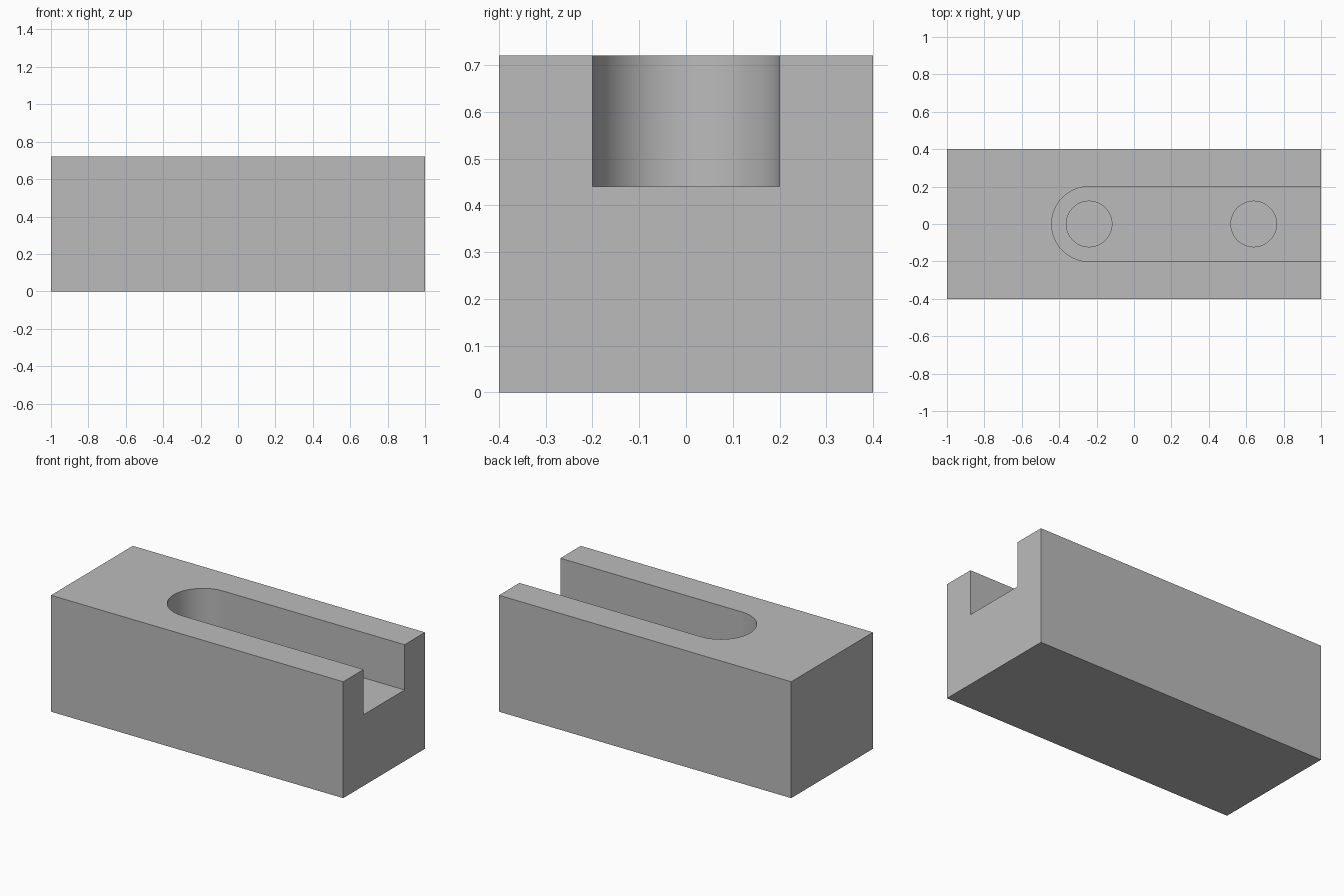
import bpy
import bmesh
from math import radians, pi, cos, sin

cube = bpy.data.objects.get("Cube")
if cube:
    bpy.data.objects.remove(cube, do_unlink=True)

LENGTH, WIDTH, HEIGHT = 2.0, 0.8, 0.72
SLOT_FLOOR, SLOT_RADIUS, SLOT_END = 0.44, 0.2, -0.24
HOLE_FLOOR, HOLE_RADIUS = 0.2, 0.122
HOLE_CENTRES = (-0.24, 0.64)


def arc(cx, radius, start, end, steps):
    return [(cx + radius * cos(start + (end - start) * i / steps),
             radius * sin(start + (end - start) * i / steps))
            for i in range(steps + 1)]


def prism(name, outline, bottom, top):
    """Extrude a counter-clockwise outline upwards."""
    bm = bmesh.new()
    face = bm.faces.new([bm.verts.new((x, y, bottom)) for x, y in outline])
    result = bmesh.ops.extrude_face_region(bm, geom=[face], use_keep_orig=True)
    for v in result["geom"]:
        if isinstance(v, bmesh.types.BMVert):
            v.co.z = top
    bmesh.ops.recalc_face_normals(bm, faces=bm.faces[:])
    mesh = bpy.data.meshes.new(name)
    bm.to_mesh(mesh)
    bm.free()
    obj = bpy.data.objects.new(name, mesh)
    bpy.context.collection.objects.link(obj)
    return obj


def cut(target, cutter):
    """Subtract the cutter, then discard it."""
    cutter.hide_render = True
    mod = target.modifiers.new("cut", "BOOLEAN")
    mod.operation = "DIFFERENCE"
    mod.solver = "EXACT"
    mod.object = cutter
    bpy.context.view_layer.objects.active = target
    bpy.ops.object.modifier_apply(modifier=mod.name)
    bpy.data.objects.remove(cutter, do_unlink=True)


# Rectangular block
x, y = LENGTH / 2, WIDTH / 2
block = prism("slotted_block", [(-x, -y), (x, -y), (x, y), (-x, y)], 0, HEIGHT)

# Round-ended slot, open at the left end
slot = arc(SLOT_END, SLOT_RADIUS, pi / 2, 3 * pi / 2, 48)
slot += [(x + 0.1, -SLOT_RADIUS), (x + 0.1, SLOT_RADIUS)]
cut(block, prism("slot_cutter", slot, SLOT_FLOOR, HEIGHT + 0.1))

# Blind holes in the slot floor
for cx in HOLE_CENTRES:
    circle = arc(cx, HOLE_RADIUS, 0, 2 * pi, 64)[:-1]
    cut(block, prism("hole_cutter", circle, HOLE_FLOOR, SLOT_FLOOR + 0.1))

# Plain grey finish
grey = bpy.data.materials.new("grey")
grey.use_nodes = True
colour = (0.5, 0.5, 0.5, 1)
grey.diffuse_color = colour
grey.node_tree.nodes["Principled BSDF"].inputs["Base Color"].default_value = colour
block.data.materials.clear()
block.data.materials.append(grey)

# Smooth curved walls, crisp edges
bpy.ops.object.select_all(action="DESELECT")
block.select_set(True)
bpy.context.view_layer.objects.active = block
bpy.ops.object.shade_smooth_by_angle(angle=radians(30))
